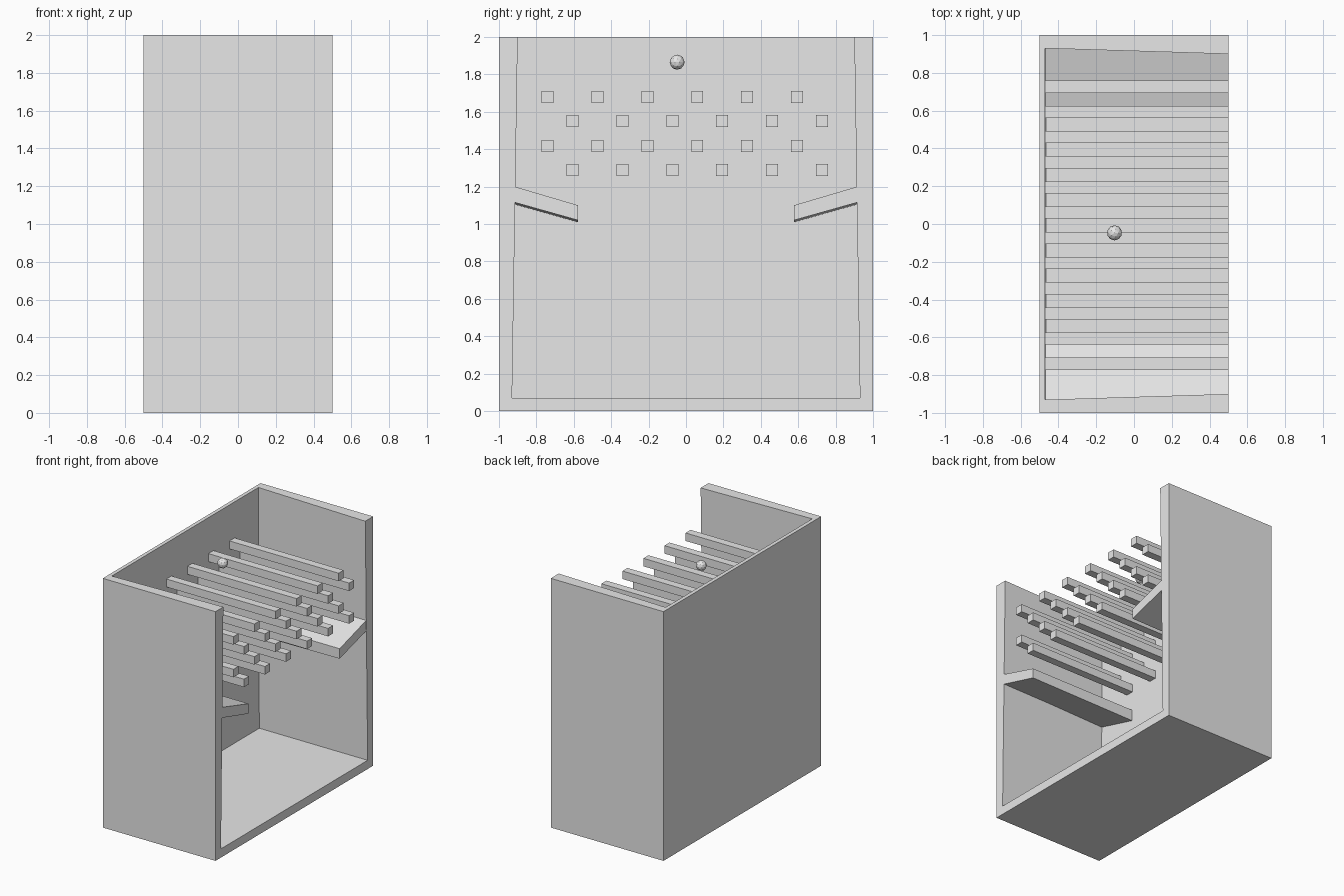
import bpy, bmesh
from mathutils import Vector

if "Cube" in bpy.data.objects:
    bpy.data.objects.remove(bpy.data.objects["Cube"])

grey = bpy.data.materials.new("plain_grey")
grey.diffuse_color = (0.8, 0.8, 0.8, 1)
grey.use_nodes = True
grey.node_tree.nodes["Principled BSDF"].inputs["Base Color"].default_value = grey.diffuse_color


def finish(name, bm):
    bmesh.ops.recalc_face_normals(bm, faces=bm.faces)
    me = bpy.data.meshes.new(name)
    bm.to_mesh(me)
    bm.free()
    me.materials.append(grey)
    ob = bpy.data.objects.new(name, me)
    bpy.context.collection.objects.link(ob)
    return ob


def prism(name, back, front):
    """Solid between two matching profiles of (x, y, z) points."""
    bm = bmesh.new()
    a = [bm.verts.new(p) for p in back]
    b = [bm.verts.new(p) for p in front]
    bm.faces.new(a)
    bm.faces.new(b)
    n = len(a)
    for i in range(n):
        j = (i + 1) % n
        bm.faces.new((a[i], a[j], b[j], b[i]))
    return finish(name, bm)


# Cabinet: one shell, open at the top and on +x, with slightly drafted inner walls
bm = bmesh.new()
O, I = {}, {}
for f in (0, 1):              # 0 = back (-x), 1 = open side (+x)
    for t in (0, 1):          # 0 = bottom, 1 = top
        for s in (-1, 1):
            O[f, t, s] = bm.verts.new((f - 0.5, s, 2 * t))
            x = 0.5 if f else (-0.47 if t else -0.462)
            y = 0.9 if f and t else 0.93
            I[f, t, s] = bm.verts.new((x, s * y, 2 if t else 0.07))
ring = ((0, 0), (0, 1), (1, 1), (1, 0))
for s in (-1, 1):
    for V in (O, I):          # side walls, outer and inner
        bm.faces.new([V[f, t, s] for f, t in ring])
    for p, q in (((0, 1), (1, 1)), ((1, 1), (1, 0))):   # side rims
        bm.faces.new((O[*p, s], O[*q, s], I[*q, s], I[*p, s]))
for V in (O, I):              # back wall and floor, outer and inner
    for p, q in (((0, 0), (0, 1)), ((0, 0), (1, 0))):
        bm.faces.new((V[*p, -1], V[*p, 1], V[*q, 1], V[*q, -1]))
for p in ((0, 1), (1, 0)):    # back and floor rims
    bm.faces.new((O[*p, -1], O[*p, 1], I[*p, 1], I[*p, -1]))
finish("cabinet", bm)

# Sloping shelves, underside dipping slightly toward the back
for s, side in ((-1, "left"), (1, "right")):
    def profile(x, drop):
        return [(x, s * 0.95, 1.21), (x, s * 0.577, 1.10),
                (x, s * 0.577, 1.02 - drop), (x, s * 0.95, 1.125 - drop)]
    prism("shelf_" + side, profile(-0.48, 0.011), profile(0.499, 0))

# Four staggered rows of square pegs
h = 0.032
for r, z in enumerate((1.68, 1.55, 1.418, 1.288)):
    for c in range(6):
        y = -0.74 + 0.1333 * (r % 2) + 0.2667 * c
        sq = [(y - h, z - h), (y + h, z - h), (y + h, z + h), (y - h, z + h)]
        prism(f"peg_{r + 1}_{c + 1}", [(-0.48, *p) for p in sq], [(0.5, *p) for p in sq])

# Ball
bm = bmesh.new()
bmesh.ops.create_icosphere(bm, subdivisions=2, radius=0.04)
bmesh.ops.translate(bm, verts=bm.verts, vec=Vector((-0.103, -0.047, 1.865)))
finish("ball", bm)
